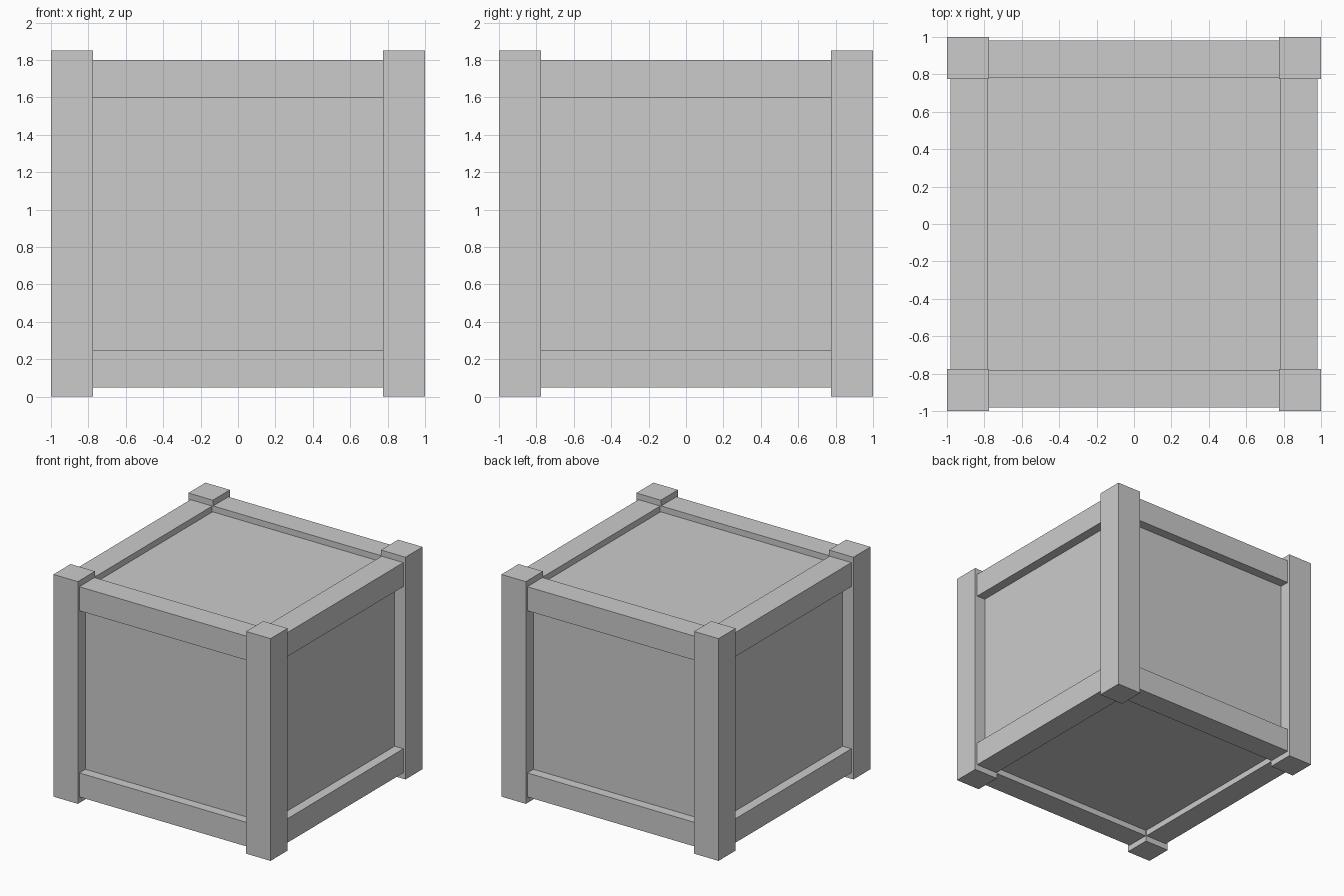
import bpy

old = bpy.data.objects.get("Cube")
if old:
    bpy.data.objects.remove(old, do_unlink=True)

HEIGHT = 1.85
POST = 0.225       # post thickness
RAIL = 0.2         # rail thickness
INSET = 0.1        # panel box inset from the post faces

grey = bpy.data.materials.new("plain_grey")
grey.use_nodes = True
grey.diffuse_color = (0.6, 0.6, 0.6, 1)
grey.node_tree.nodes["Principled BSDF"].inputs["Base Color"].default_value = (0.6, 0.6, 0.6, 1)


def box(name, centre, size):
    """Add a flat-sided box with its size baked into the mesh."""
    bpy.ops.mesh.primitive_cube_add(size=1, location=centre)
    obj = bpy.context.object
    obj.name = name
    obj.scale = size
    bpy.ops.object.transform_apply(location=False, rotation=False, scale=True)
    obj.data.materials.append(grey)
    return obj


# Inner box forming the recessed panels on all six sides
side = 2 - 2 * INSET
box("panel_box", (0, 0, HEIGHT / 2), (side, side, HEIGHT - 2 * INSET))

# Corner posts
offset = 1 - POST / 2
for x, x_name in ((1, "left"), (-1, "right")):
    for y, y_name in ((-1, "front"), (1, "back")):
        box(f"{y_name}_{x_name}_post", (x * offset, y * offset, HEIGHT / 2),
            (POST, POST, HEIGHT))

# Horizontal rails, with their ends tucked into the posts
offset, length = 0.88, 1.6
for z, z_name in ((0.15, "lower"), (HEIGHT - 0.15, "upper")):
    for s, x_name, y_name in ((1, "left", "back"), (-1, "right", "front")):
        box(f"{z_name}_{y_name}_rail", (0, s * offset, z), (length, RAIL, RAIL))
        box(f"{z_name}_{x_name}_rail", (s * offset, 0, z), (RAIL, length, RAIL))
